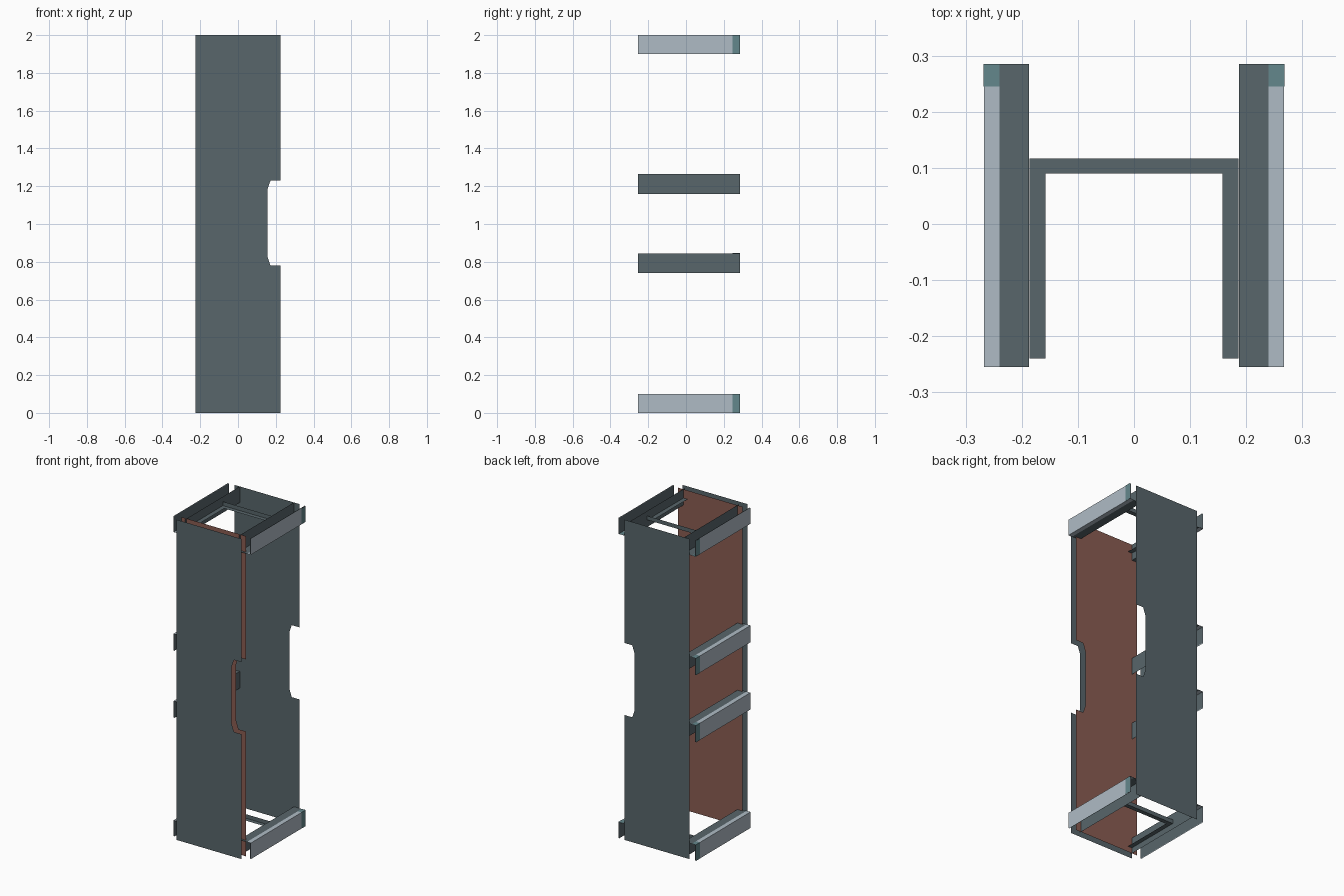
import bpy

cube = bpy.data.objects.get("Cube")
if cube:
    bpy.data.objects.remove(cube, do_unlink=True)


def material(name, rgb):
    m = bpy.data.materials.new(name)
    m.use_nodes = True
    m.diffuse_color = (*rgb, 1)
    m.node_tree.nodes["Principled BSDF"].inputs["Base Color"].default_value = (*rgb, 1)
    return m


slate = material("slate_grey", (0.098, 0.133, 0.147))
steel = material("light_steel", (0.43, 0.50, 0.56))
teal = material("muted_teal", (0.127, 0.242, 0.262))
rust = material("rust_red", (0.255, 0.107, 0.084))


def make(name, verts, faces, mat):
    mesh = bpy.data.meshes.new(name)
    mesh.from_pydata(verts, [], faces)
    mesh.materials.append(mat)
    obj = bpy.data.objects.new(name, mesh)
    bpy.context.collection.objects.link(obj)
    return obj


def panel(name, y, mat):
    """Upright sheet with a notch in its left edge."""
    w = 0.224
    outline = [(-w, 0), (w, 0), (w, 0.78), (0.172, 0.78), (0.155, 0.83),
               (0.155, 1.18), (0.172, 1.23), (w, 1.23), (w, 2), (-w, 2)]
    make(name, [(x, y, z) for x, z in outline], [range(len(outline))], mat)


def strip(name, profile, y0, y1, mat):
    """Sweep an open x-z profile along y as folded sheet."""
    n = len(profile)
    verts = [(x, y, z) for y in (y0, y1) for x, z in profile]
    faces = [(i, i + 1, n + i + 1, n + i) for i in range(n - 1)]
    make(name, verts, faces, mat)


def rail(name, side, z0, z1, lip_z):
    """Folded channel: dark web and flange, light outer face, teal end sleeve."""
    far_z = z0 + z1 - lip_z
    tuck = 0.003 if lip_z == z1 else -0.003

    def s(points):
        return [(side * x, z) for x, z in points]
    strip(name + "_web", s([(0.187, far_z), (0.187, lip_z), (0.24, lip_z)]),
          -0.255, 0.285, slate)
    strip(name + "_liner", s([(0.262, far_z), (0.262, lip_z - tuck)]), -0.255, 0.285, slate)
    strip(name + "_face", s([(0.24, lip_z), (0.267, lip_z), (0.267, far_z)]),
          -0.255, 0.285, steel)
    up = lip_z + 0.001 if lip_z > 0.05 else lip_z
    strip(name + "_sleeve", s([(0.24, up), (0.268, up), (0.268, far_z)]),
          0.245, 0.285, teal)


# Front and back sheets, with an inner sheet behind the front one
panel("front_panel", -0.285, slate)
panel("inner_panel", -0.24, rust)
panel("back_panel", 0.285, slate)

# Side rails: four on the right, top and bottom only on the left
levels = {"bottom": (0, 0.10), "lower": (0.74, 0.845),
          "upper": (1.16, 1.265), "top": (1.9, 2)}
for level, (z0, z1) in levels.items():
    lip = z0 if level == "top" else z1
    rail(level + "_right_rail", -1, z0, z1, lip)
    if level in ("bottom", "top"):
        rail(level + "_left_rail", 1, z0, z1, lip)

# Angle-section frames between the top and bottom rails
for level, z in (("bottom", 0.035), ("top", 1.945)):
    h = z + 0.025
    for side, label in ((-1, "right"), (1, "left")):
        strip(f"{level}_{label}_ledge", [(side * 0.158, z), (side * 0.186, z), (side * 0.186, h)],
              -0.24, 0.117, slate)
    a = 0.186
    make(level + "_crossbar",
         [(-a, 0.09, z), (a, 0.09, z), (a, 0.117, z), (-a, 0.117, z), (a, 0.117, h), (-a, 0.117, h)],
         [(0, 1, 2, 3), (3, 2, 4, 5)], slate)
